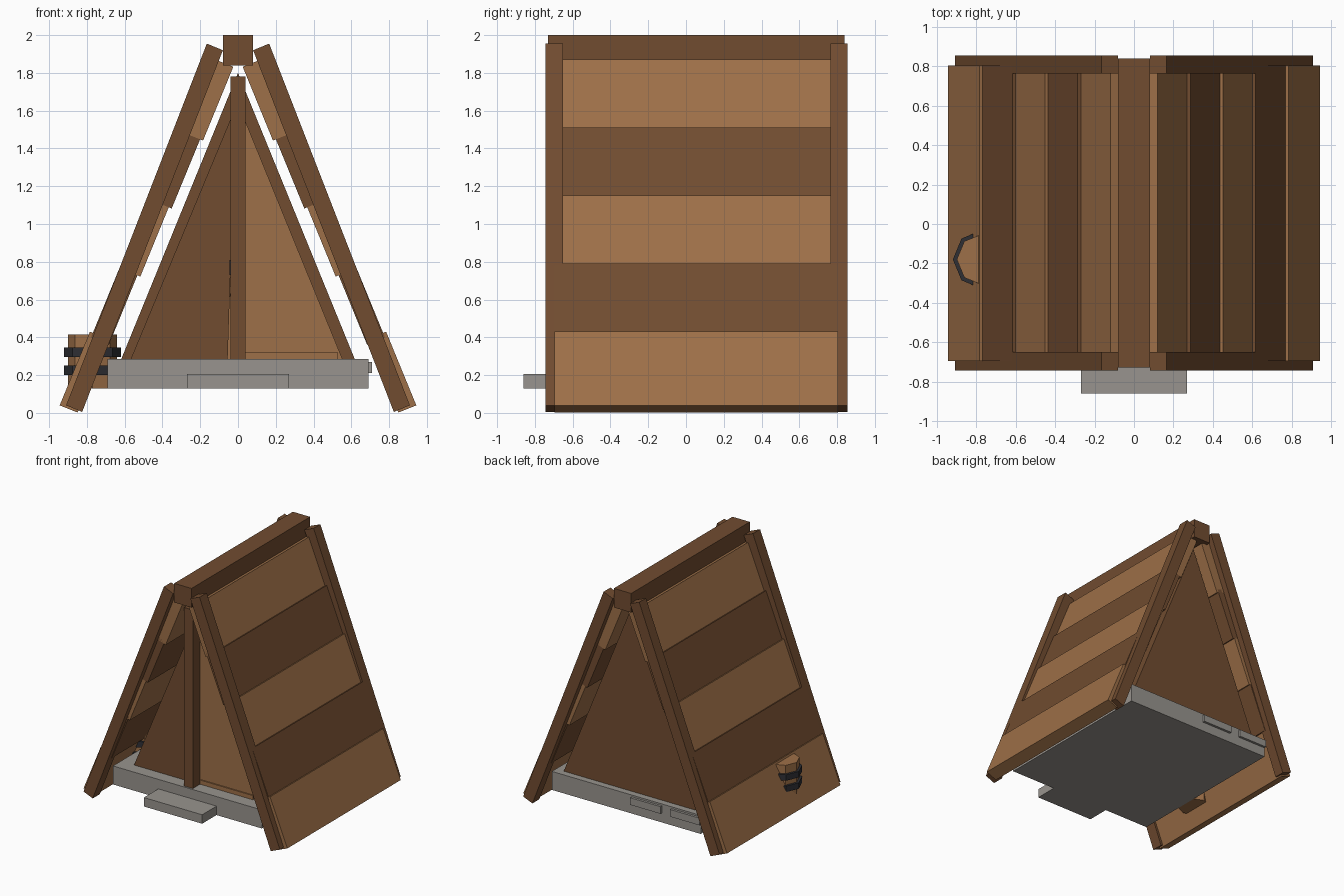
import bpy, bmesh, math

if "Cube" in bpy.data.objects:
    bpy.data.objects.remove(bpy.data.objects["Cube"])


def srgb(r, g, b):
    f = lambda c: (c / 255 / 12.92) if c < 11 else ((c / 255 + 0.055) / 1.055) ** 2.4
    return (f(r), f(g), f(b), 1.0)


def material(name, rgb):
    m = bpy.data.materials.new(name)
    m.diffuse_color = srgb(*rgb)
    m.use_nodes = True
    m.node_tree.nodes["Principled BSDF"].inputs["Base Color"].default_value = m.diffuse_color
    return m


DARK = material("dark wood", (113, 76, 48))
LIGHT = material("light wood", (158, 112, 72))
STONE = material("grey stone", (152, 148, 142))
IRON = material("black iron", (46, 47, 52))


def finish(name, bm, mat):
    bmesh.ops.recalc_face_normals(bm, faces=bm.faces[:])
    mesh = bpy.data.meshes.new(name)
    bm.to_mesh(mesh)
    bm.free()
    mesh.materials.append(mat)
    ob = bpy.data.objects.new(name, mesh)
    bpy.context.collection.objects.link(ob)
    return ob


def prism(name, profile, y0, y1, mat):
    """Extrude an x-z profile along y."""
    bm = bmesh.new()
    n = len(profile)
    front = [bm.verts.new((x, y0, z)) for x, z in profile]
    back = [bm.verts.new((x, y1, z)) for x, z in profile]
    bm.faces.new(front)
    bm.faces.new(back[::-1])
    for i in range(n):
        j = (i + 1) % n
        bm.faces.new((front[j], front[i], back[i], back[j]))
    return finish(name, bm, mat)


def box(name, x0, x1, y0, y1, z0, z1, mat):
    return prism(name, [(x0, z0), (x1, z0), (x1, z1), (x0, z1)], y0, y1, mat)


def drum(name, centre, radius, z0, z1, mat):
    """Upright eight-sided cylinder with a corner on the x axis."""
    ring = [(centre[0] + radius * math.cos(k * math.pi / 4),
             centre[1] + radius * math.sin(k * math.pi / 4)) for k in range(8)]
    bm = bmesh.new()
    low = [bm.verts.new((x, y, z0)) for x, y in ring]
    high = [bm.verts.new((x, y, z1)) for x, y in ring]
    bm.faces.new(low[::-1])
    bm.faces.new(high)
    for i in range(8):
        j = (i + 1) % 8
        bm.faces.new((low[i], low[j], high[j], high[i]))
    return finish(name, bm, mat)


# Stone base, front step and raised bricks
box("stone_base", -0.69, 0.69, -0.67, 0.79, 0.13, 0.285, STONE)
box("front_step", -0.27, 0.27, -0.86, -0.66, 0.13, 0.205, STONE)
box("back_brick_inner", -0.33, -0.05, 0.78, 0.81, 0.21, 0.27, STONE)
box("back_brick_outer", -0.69, -0.42, 0.78, 0.81, 0.21, 0.27, STONE)
box("side_brick", 0.68, 0.71, 0.0, 0.28, 0.21, 0.27, STONE)

# Ridge beam
box("ridge_beam", -0.08, 0.08, -0.73, 0.84, 1.84, 2.0, DARK)

# Sloping rafters and stepped roof planks on both sides
RAFTER = [(0.165, 1.955), (0.08, 1.92), (0.825, 0.005), (0.91, 0.04)]
for side, s in (("right", 1), ("left", -1)):
    flip = lambda pts: [(s * x, z) for x, z in pts]
    prism(f"{side}_rafter_front", flip(RAFTER), -0.745, -0.65, DARK)
    prism(f"{side}_rafter_back", flip(RAFTER), 0.765, 0.855, DARK)
    for i in range(5):
        x, z = 0.12 + 0.166 * i, 1.87 - 0.36 * i
        plank = [(x, z), (x + 0.16, z - 0.39),
                 (x + 0.065, z - 0.428), (x - 0.095, z - 0.038)]
        prism(f"{side}_roof_plank_{i + 1}", flip(plank), -0.695, 0.805,
              DARK if i % 2 else LIGHT)

# Back gable wall
prism("back_wall", [(-0.62, 0.28), (0.62, 0.28), (0, 1.8)], 0.66, 0.735, DARK)

# Front gable: dark left leaf, light right leaf, sill and centre post
prism("front_left_leaf", [(-0.57, 0.28), (-0.055, 0.28), (-0.035, 0.9), (0, 1.65)],
      -0.565, -0.52, DARK)
prism("front_right_leaf", [(-0.06, 0.28), (0.555, 0.28), (0, 1.64), (-0.03, 0.9)],
      -0.55, -0.51, LIGHT)
box("door_sill", 0.0, 0.53, -0.56, -0.54, 0.28, 0.32, LIGHT)
box("centre_post", -0.04, 0.04, -0.655, -0.56, 0.28, 1.78, DARK)
box("door_handle", -0.045, -0.02, -0.59, -0.55, 0.73, 0.81, IRON)

# Barrel set against the left slope, with two hoops
AT = (-0.77, -0.18)
drum("barrel", AT, 0.13, 0.13, 0.415, LIGHT)
drum("barrel_hoop_lower", AT, 0.15, 0.2, 0.25, IRON)
drum("barrel_hoop_upper", AT, 0.15, 0.295, 0.345, IRON)
